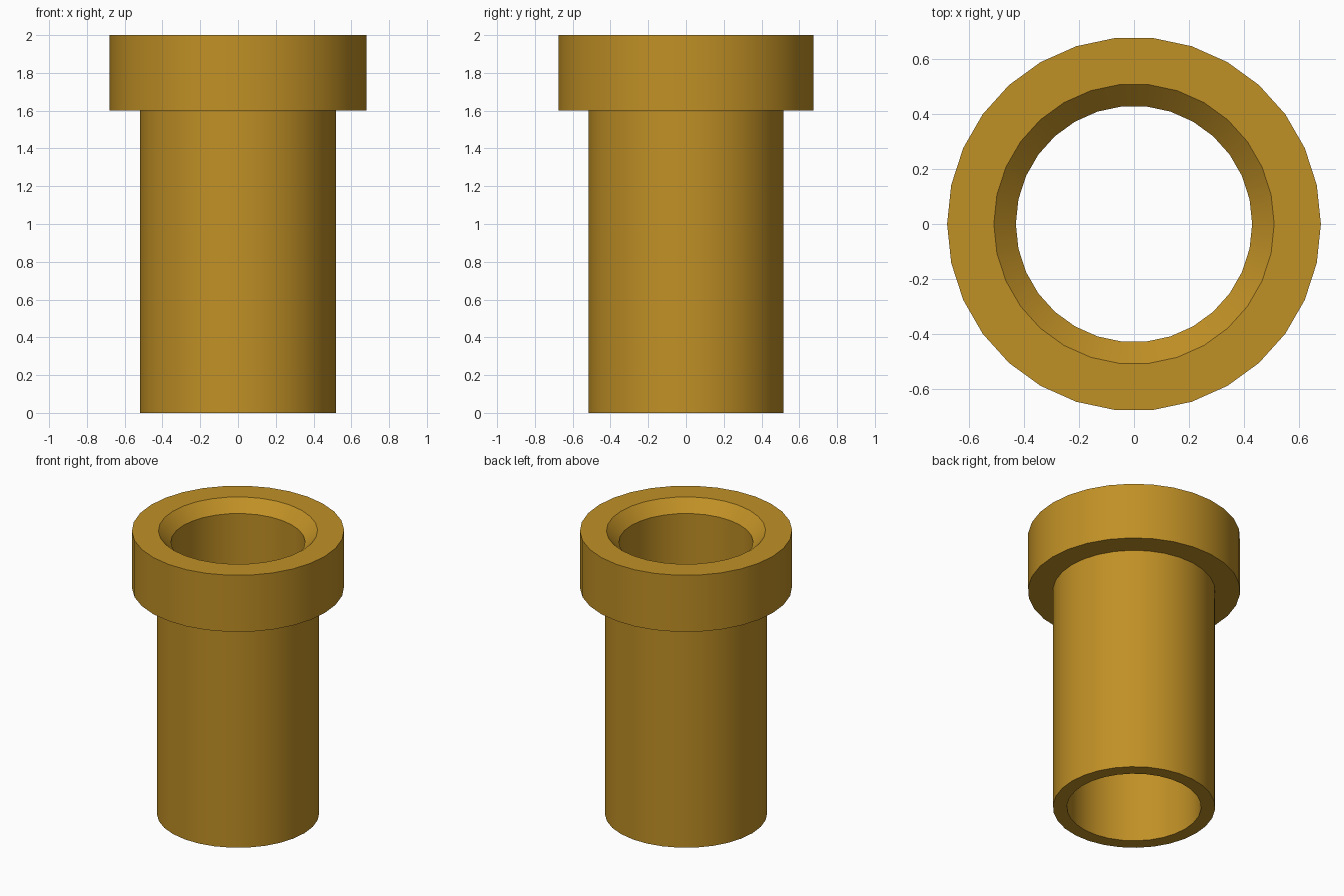
import bpy
import bmesh
import math

default = bpy.data.objects.get("Cube")
if default:
    bpy.data.objects.remove(default, do_unlink=True)

SIDES = 30

# Single ochre colour
ochre = bpy.data.materials.new("ochre")
ochre.use_nodes = True
colour = (0.53, 0.28, 0.019, 1.0)
ochre.diffuse_color = colour
ochre.node_tree.nodes["Principled BSDF"].inputs["Base Color"].default_value = colour


def lathe(name, profile, material):
    """Revolve a closed (radius, height) profile around z."""
    bm = bmesh.new()
    verts = [bm.verts.new((r, 0, z)) for r, z in profile]
    edges = [bm.edges.new((v, verts[(i + 1) % len(verts)])) for i, v in enumerate(verts)]
    bmesh.ops.spin(bm, geom=verts + edges, cent=(0, 0, 0), axis=(0, 0, 1),
                   angle=math.tau, steps=SIDES, use_merge=True)
    bmesh.ops.remove_doubles(bm, verts=bm.verts[:], dist=1e-4)
    bmesh.ops.recalc_face_normals(bm, faces=bm.faces[:])
    mesh = bpy.data.meshes.new(name)
    bm.to_mesh(mesh)
    bm.free()
    mesh.materials.append(material)
    obj = bpy.data.objects.new(name, mesh)
    bpy.context.collection.objects.link(obj)
    bpy.ops.object.select_all(action="DESELECT")
    obj.select_set(True)
    bpy.context.view_layer.objects.active = obj
    bpy.ops.object.shade_smooth_by_angle(angle=math.radians(30))
    return obj


# Hollow tube with a wide collar and a chamfered mouth
lathe("flanged_tube", [
    (0.43, 0.0), (0.52, 0.0),      # bottom rim
    (0.52, 1.6), (0.68, 1.6),      # tube wall and collar underside
    (0.68, 2.0), (0.51, 2.0),      # collar wall and top
    (0.43, 1.92),                  # chamfer into the bore
], ochre)
